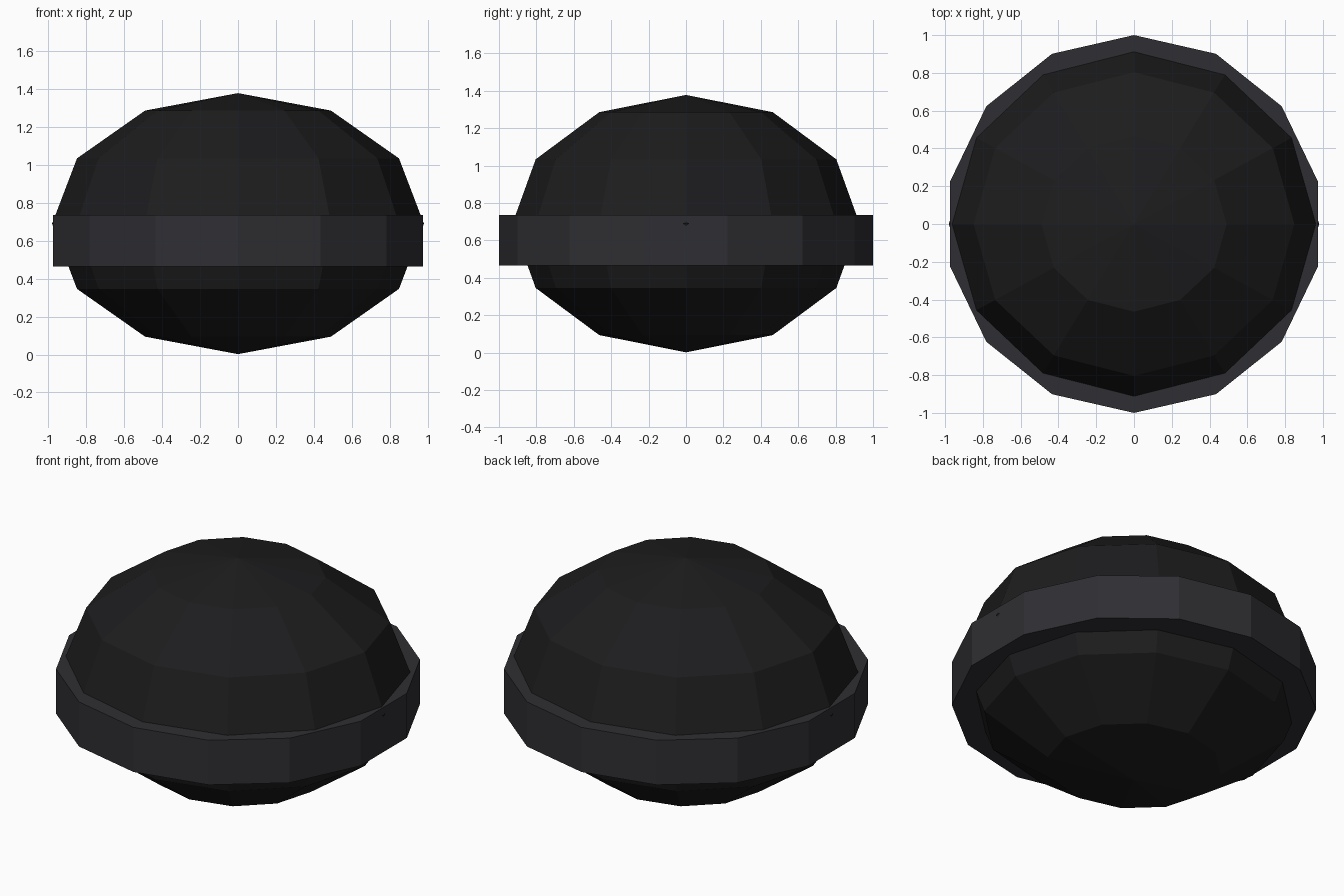
import bpy

if "Cube" in bpy.data.objects:
    bpy.data.objects.remove(bpy.data.objects["Cube"])


def material(name, rgb):
    m = bpy.data.materials.new(name)
    m.diffuse_color = (*rgb, 1)
    m.use_nodes = True
    m.node_tree.nodes["Principled BSDF"].inputs["Base Color"].default_value = m.diffuse_color
    return m


def finish(name, scale, mat):
    o = bpy.context.object
    o.name = name
    o.scale = scale
    bpy.ops.object.transform_apply(location=False, rotation=False, scale=True)
    o.data.materials.append(mat)
    bpy.ops.object.shade_flat()


# Faceted, slightly flattened body
bpy.ops.mesh.primitive_uv_sphere_add(segments=12, ring_count=6, radius=1,
                                     location=(0, 0, 0.69))
finish("body", (0.98, 0.928, 0.688), material("body_black", (0.012, 0.012, 0.013)))

# Fourteen-sided band around the middle
bpy.ops.mesh.primitive_cylinder_add(vertices=14, radius=1, depth=0.27,
                                    location=(0, 0, 0.60))
finish("band", (1, 1, 1), material("band_grey", (0.028, 0.027, 0.032)))
